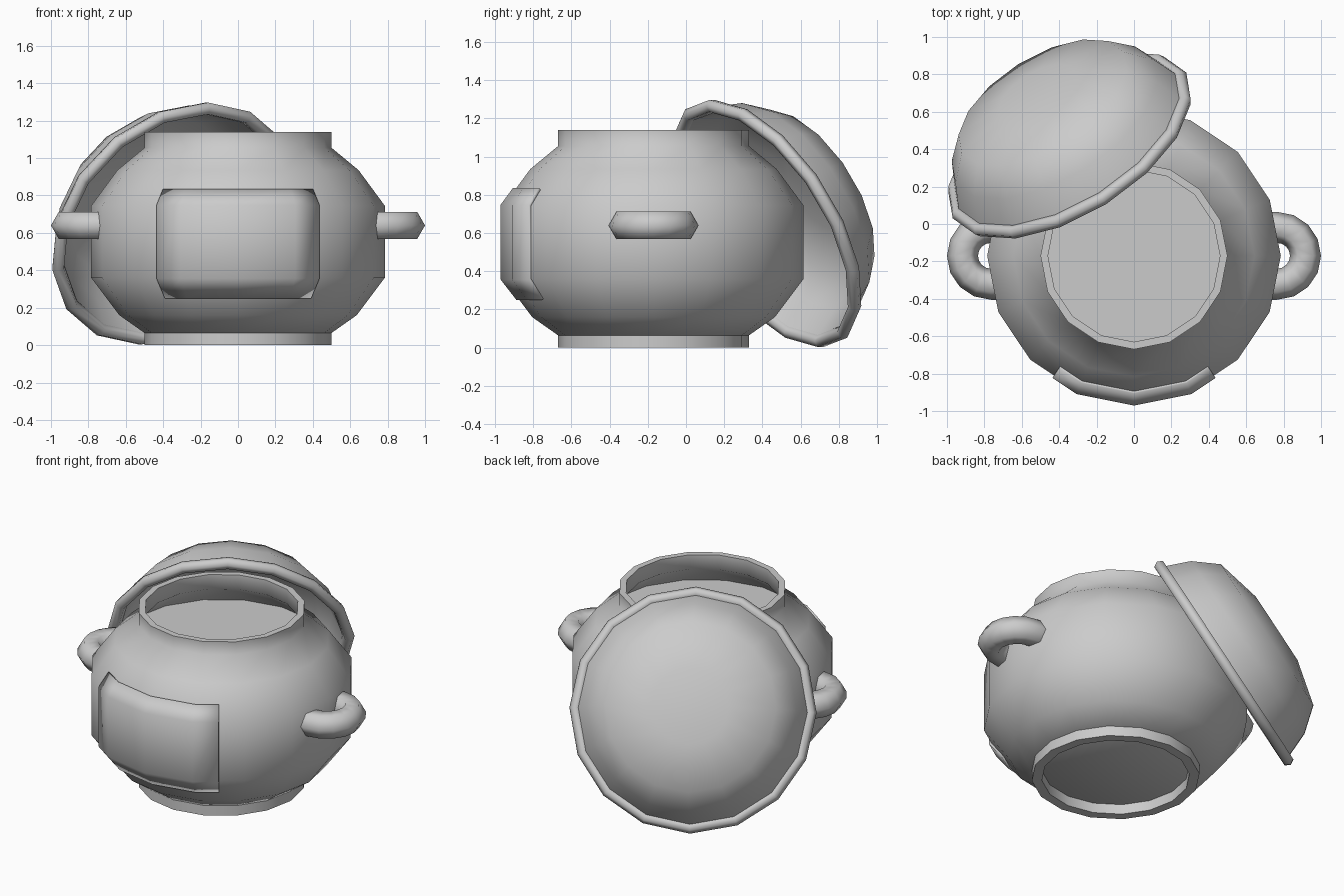
import bpy, bmesh
from math import sin, cos, radians, pi
from mathutils import Vector

if "Cube" in bpy.data.objects:
    bpy.data.objects.remove(bpy.data.objects["Cube"])

SIDES = 16
POT = Vector((0, -0.17, 0))


def finish(name, bm, angle, location=(0, 0, 0)):
    bmesh.ops.remove_doubles(bm, verts=bm.verts, dist=1e-5)
    bmesh.ops.recalc_face_normals(bm, faces=bm.faces)
    mesh = bpy.data.meshes.new(name)
    bm.to_mesh(mesh)
    bm.free()
    ob = bpy.data.objects.new(name, mesh)
    bpy.context.collection.objects.link(ob)
    ob.location = location
    bpy.ops.object.select_all(action='DESELECT')
    ob.select_set(True)
    bpy.context.view_layer.objects.active = ob
    bpy.ops.object.shade_smooth_by_angle(angle=radians(angle))
    return ob


def skin(bm, rows, wrap_rows=False, wrap_cols=False):
    """Join rows of points with quads."""
    rows = [[bm.verts.new(p) for p in row] for row in rows]
    nr, nc = len(rows), len(rows[0])
    for i in range(nr if wrap_rows else nr - 1):
        for j in range(nc if wrap_cols else nc - 1):
            k, m = (i + 1) % nr, (j + 1) % nc
            bm.faces.new((rows[i][j], rows[k][j], rows[k][m], rows[i][m]))
    return rows


def revolve(name, profile, angle=40, closed=False, location=POT):
    bm = bmesh.new()
    turns = [2 * pi * i / SIDES for i in range(SIDES)]
    # a tiny radius stands in for the pole and is welded afterwards
    skin(bm, [[(r * cos(a), r * sin(a), z) for r, z in profile] for a in turns],
         wrap_rows=True, wrap_cols=closed)
    return finish(name, bm, angle, location)


def tube_section(radius, n=6):
    return [(radius * cos(2 * pi * i / n), radius * sin(2 * pi * i / n)) for i in range(n)]


# Pot body with neck and hollow inside
outer = [(0, 0.065), (0.5, 0.065), (0.635, 0.16), (0.785, 0.36), (0.785, 0.745),
         (0.645, 0.935), (0.5, 1.055), (0.5, 1.14)]
inner = [(0.46, 1.14), (0.46, 1.045), (0.61, 0.92), (0.745, 0.73), (0.745, 0.37),
         (0.61, 0.18), (0, 0.11)]
revolve("pot_body", outer + inner, 62)

# Foot ring
revolve("foot_ring", [(0.5, 0), (0.5, 0.068), (0.44, 0.068), (0.44, 0)], closed=True)

# Surface of the contents inside the pot
revolve("contents_surface", [(0, 0.9), (0.64, 0.9)])

# Raised front panel following the body facets
bm = bmesh.new()
panel_profile = [(0.703, 0.255), (0.785, 0.36), (0.785, 0.745), (0.722, 0.83)]
rows = []
for deg in (-33.75, -22.5, 0, 22.5, 33.75):
    a = radians(deg - 90)
    k = cos(radians(11.25)) if abs(deg) > 30 else 1
    rows.append([((r + 0.006) * k * cos(a), (r + 0.006) * k * sin(a), z) for r, z in panel_profile])
skin(bm, rows)
panel = finish("front_panel", bm, 60, POT)
mod = panel.modifiers.new("thickness", 'SOLIDIFY')
mod.thickness, mod.offset = 0.02, 0

# Side handles: half rings with hexagonal section
for side, label in ((1, "right"), (-1, "left")):
    bm = bmesh.new()
    rows = []
    for i in range(9):
        a = -pi / 2 + pi * i / 8
        rows.append([(side * (0.765 + (0.152 + u) * cos(a)), (0.152 + u) * sin(a), v)
                     for u, v in tube_section(0.083)])
    shift = Vector((-0.03 * side, 0, 0))
    rows.insert(0, [Vector(p) + shift for p in rows[0]])
    rows.append([Vector(p) + shift for p in rows[-1]])
    rings = skin(bm, rows, wrap_cols=True)
    bm.faces.new(rings[0])
    bm.faces.new(rings[-1])
    finish(label + "_handle", bm, 62, POT + Vector((0, 0, 0.64)))

# Lid leaning on the back of the pot
lid_centre = Vector((-0.345, 0.42, 0.65))
lid_turn = Vector((-0.465, 0.745, 0.477)).to_track_quat('Z', 'Y')
lid_outer = [(0.695, 0), (0.625, 0.17), (0.51, 0.308), (0.23, 0.376), (0, 0.376)]
lid_inner = [(0, 0.346), (0.22, 0.346), (0.49, 0.285), (0.595, 0.155), (0.665, 0)]
dome = revolve("lid_dome", lid_outer + lid_inner, 60, True, lid_centre)
rim = revolve("lid_rim", [(0.7 + u, v) for u, v in tube_section(0.036)], 62, True, lid_centre)
for ob in (dome, rim):
    ob.rotation_euler = lid_turn.to_euler()
